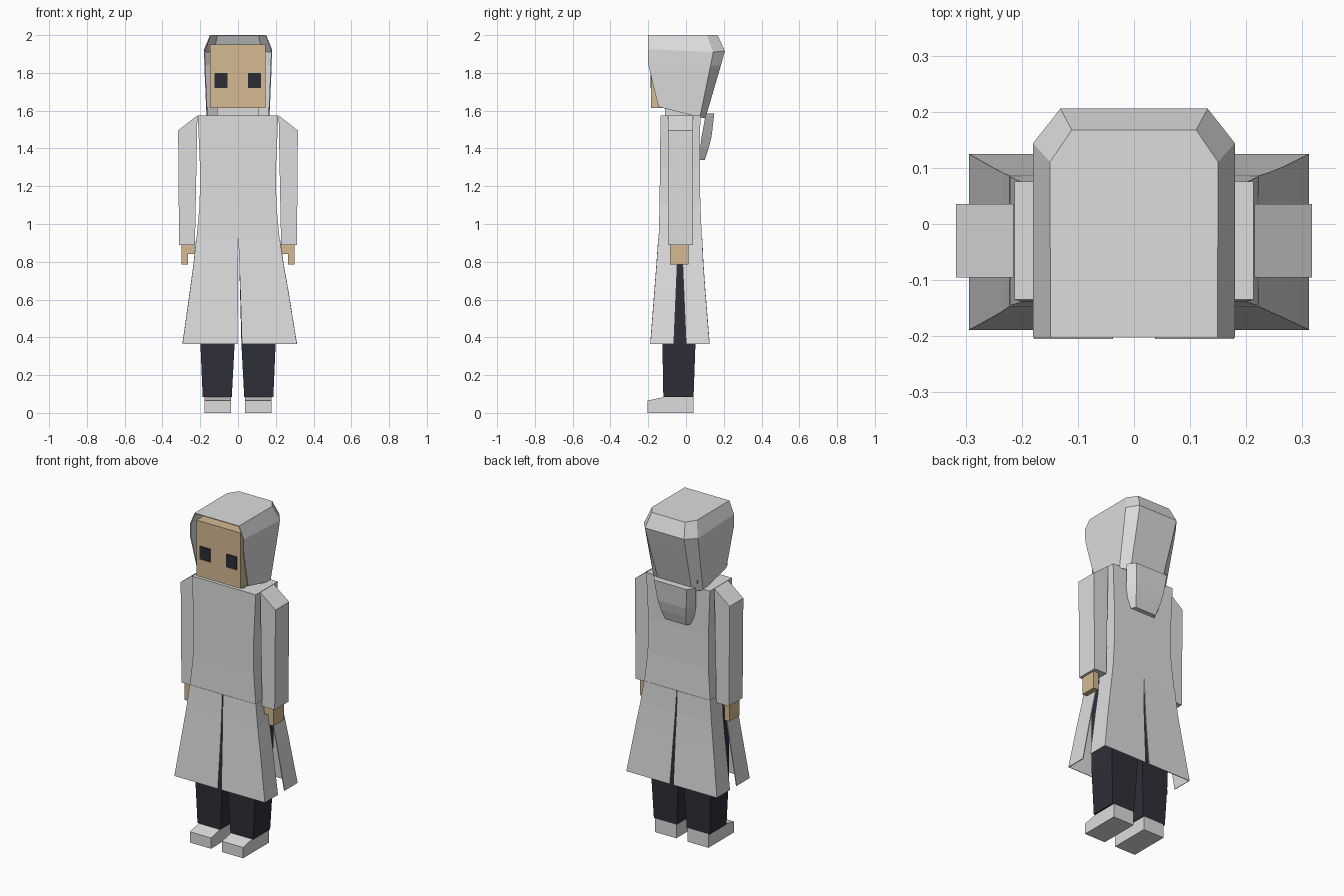
import bpy, bmesh

cube = bpy.data.objects.get("Cube")
if cube:
    bpy.data.objects.remove(cube, do_unlink=True)


def material(name, r, g, b):
    m = bpy.data.materials.new(name)
    m.use_nodes = True
    m.diffuse_color = (r, g, b, 1)
    bsdf = m.node_tree.nodes["Principled BSDF"]
    bsdf.inputs["Base Color"].default_value = (r, g, b, 1)
    bsdf.inputs["Roughness"].default_value = 0.9
    return m


CLOTH = material("pale grey cloth", 0.72, 0.72, 0.72)
SKIN = material("skin", 0.66, 0.49, 0.29)
TROUSER = material("dark trousers", 0.028, 0.028, 0.042)
EYE = material("dark eyes", 0.024, 0.026, 0.034)


def loft(name, rings, mat, closed=True, caps=(True, True), shell=0):
    """Join rings of points with quads; shell gives an open surface thickness."""
    bm = bmesh.new()
    rows = [[bm.verts.new(p) for p in ring] for ring in rings]
    n = len(rows[0])
    for a, b in zip(rows, rows[1:]):
        for i in range(n if closed else n - 1):
            j = (i + 1) % n
            bm.faces.new((a[i], a[j], b[j], b[i]))
    if caps[0]:
        bm.faces.new(rows[0][::-1])
    if caps[1]:
        bm.faces.new(rows[-1])
    if not shell:
        bmesh.ops.recalc_face_normals(bm, faces=bm.faces[:])
    mesh = bpy.data.meshes.new(name)
    bm.to_mesh(mesh)
    bm.free()
    mesh.materials.append(mat)
    obj = bpy.data.objects.new(name, mesh)
    bpy.context.collection.objects.link(obj)
    if shell:
        mod = obj.modifiers.new("thickness", 'SOLIDIFY')
        mod.thickness = shell
        mod.offset = 0
    return obj


def rect(x0, x1, y0, y1, z):
    return [(x0, y0, z), (x1, y0, z), (x1, y1, z), (x0, y1, z)]


def box(name, x0, x1, y0, y1, z0, z1, mat):
    return loft(name, [rect(x0, x1, y0, y1, z) for z in (z0, z1)], mat)


def mirror_u(half):
    """Complete a left-to-right U section from its +x half."""
    return [(-x, y, z) for x, y, z in half] + half[::-1]


# Head, eyes and neck
box("head", -0.148, 0.145, -0.185, 0.10, 1.613, 1.95, SKIN)
for side, x in (("right", -0.09), ("left", 0.087)):
    box(side + "_eye", x - 0.035, x + 0.035, -0.189, -0.182, 1.72, 1.80, EYE)
box("neck_wrap", -0.11, 0.11, -0.11, 0.06, 1.56, 1.62, CLOTH)

# Hood: open-fronted shell with bevelled crown and back corners
hood = [
    [(0.147, -0.202, 1.997), (0.148, 0.11, 1.997), (0.11, 0.166, 1.997)],
    [(0.177, -0.202, 1.925), (0.177, 0.143, 1.91), (0.13, 0.203, 1.915)],
    [(0.176, -0.202, 1.85), (0.175, 0.129, 1.84), (0.126, 0.182, 1.84)],
    [(0.166, -0.145, 1.62), (0.163, 0.072, 1.565), (0.11, 0.10, 1.56)],
]
loft("hood", [mirror_u(h) for h in hood], CLOTH, closed=False,
     caps=(True, False), shell=0.006)

# Folded hood flap on the back
flap = [(1.585, 0.14, 0.11, 0.105, 0.15), (1.46, 0.125, 0.095, 0.082, 0.135),
        (1.40, 0.11, 0.085, 0.075, 0.12), (1.34, 0.085, 0.07, 0.07, 0.10)]
loft("hood_flap", [mirror_u([(w, y0, z), (v, y1, z)])
                   for z, w, v, y0, y1 in flap], CLOTH)

# Coat body: z, half width, front y, back y
body = [(1.575, 0.213, -0.135, 0.076), (1.30, 0.201, -0.138, 0.073),
        (1.10, 0.203, -0.14, 0.076), (0.92, 0.22, -0.145, 0.084)]
loft("coat_body", [rect(-w, w, f, b, z) for z, w, f, b in body], CLOTH,
     caps=(True, False))

# Coat skirt: four flared panels parted by slits
skirt = [(0.92, 0.22, -0.145, 0.084, 0.002, 0.003, 0),
         (0.79, 0.236, -0.154, 0.09, 0.004, 0.014, 0.003),
         (0.65, 0.258, -0.165, 0.10, 0.006, 0.02, 0.006),
         (0.365, 0.301, -0.187, 0.123, 0.012, 0.032, 0.009)]
for side, s in (("right", -1), ("left", 1)):
    for face in ("front", "back"):
        rings = []
        for z, w, f, b, gap, vent, shift in skirt:
            y, t = (f, -1) if face == "front" else (b, 1)
            rings.append([(shift + s * gap, y, z), (shift + s * w, y, z),
                          (shift + s * w, -0.032 + t * vent, z)])
        loft(f"{side}_{face}_skirt", rings, CLOTH, closed=False,
             caps=(False, False), shell=0.005)

# Limbs
for side, s in (("right", -1), ("left", 1)):
    sleeve = [[(s * 0.215, 1.575), (s * 0.317, 1.495),
               (s * 0.312, 0.89), (s * 0.228, 0.89)]]
    loft(side + "_sleeve", [[(x, y, z) for x, z in sleeve[0]]
                            for y in (-0.095, 0.036)], CLOTH)
    box(side + "_hand", s * 0.265, s * 0.298, -0.085, 0.012, 0.785, 0.90, SKIN)
    box(side + "_thumb", s * 0.23, s * 0.265, -0.08, -0.03, 0.84, 0.90, SKIN)
    leg = [(0.90, 0.004, 0.20, -0.125, 0.055), (0.365, 0.018, 0.199, -0.125, 0.05),
           (0.083, 0.033, 0.187, -0.12, 0.04)]
    loft(side + "_leg", [rect(s * a, s * b, f, k, z)
                         for z, a, b, f, k in leg], TROUSER)
    shoe = [(-0.205, 0), (0.04, 0), (0.04, 0.083), (-0.12, 0.083), (-0.205, 0.065)]
    loft(side + "_shoe", [[(x, y, z) for y, z in shoe]
                          for x in (s * 0.037, s * 0.178)], CLOTH)
